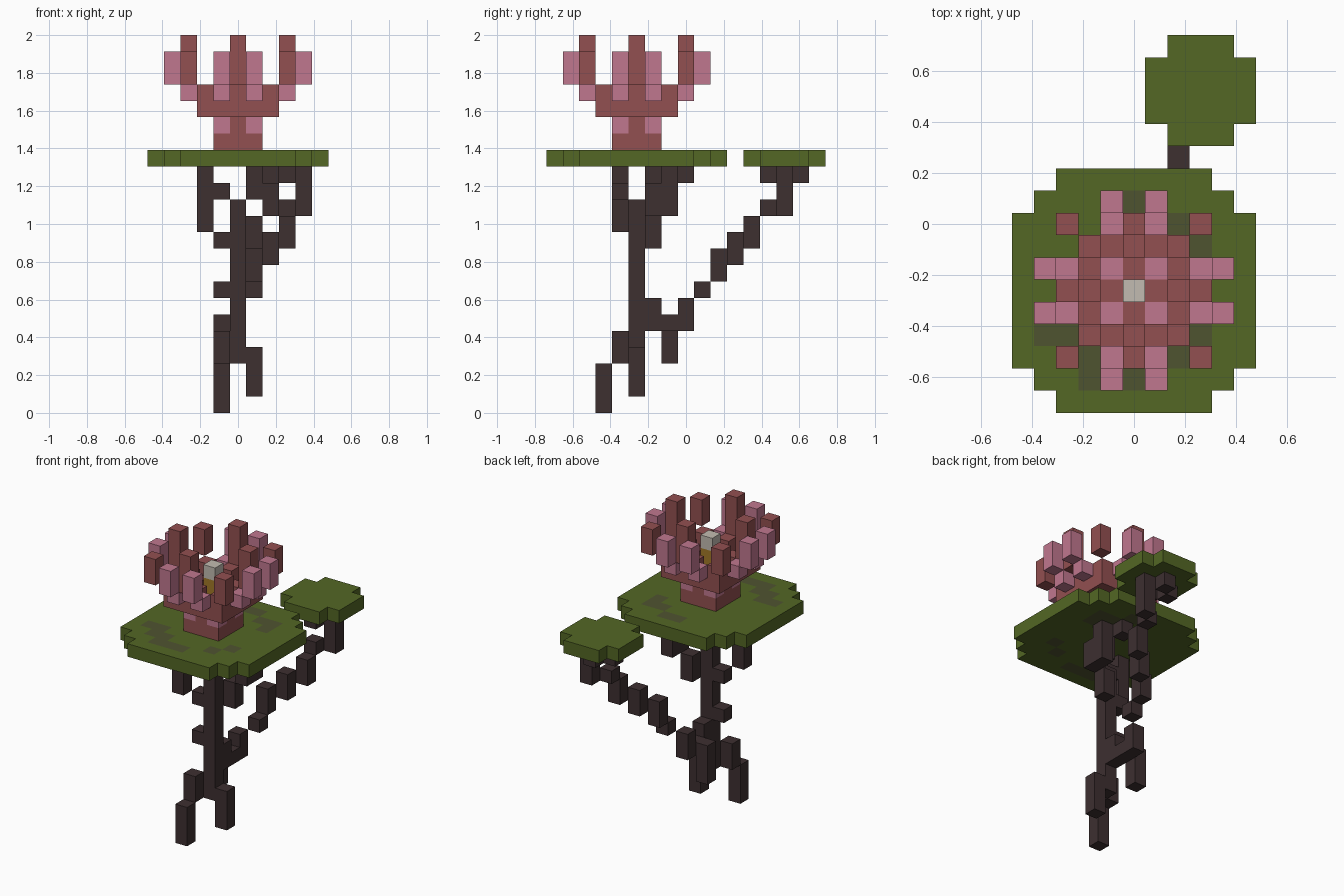
import bpy
import bmesh
from mathutils import Vector

cube = bpy.data.objects.get("Cube")
if cube:
    bpy.data.objects.remove(cube, do_unlink=True)

UNIT = 2 / 23          # edge of one block
MID = -3               # row on which the flower and the large leaf are centred


def material(name, r, g, b):
    mat = bpy.data.materials.new(name)
    mat.use_nodes = True
    mat.diffuse_color = (r, g, b, 1)
    mat.node_tree.nodes["Principled BSDF"].inputs["Base Color"].default_value = (r, g, b, 1)
    return mat


BARK = material("dark_bark", .047, .029, .030)
LEAF = material("leaf_green", .087, .135, .018)
STAIN = material("leaf_stain", .078, .088, .030)
RED = material("petal_red", .29, .08, .082)
PINK = material("petal_pink", .53, .185, .275)
GOLD = material("stamen_gold", .36, .19, .02)
PALE = material("stamen_tip", .54, .50, .44)

AXES = [Vector(v) for v in ((1, 0, 0), (0, 1, 0), (0, 0, 1))]


def build(name, blocks):
    """Make one mesh from {cell: material}, keeping only the outer faces."""
    mats = list(dict.fromkeys(blocks.values()))
    bm = bmesh.new()
    for cell, mat in blocks.items():
        centre = Vector(cell) + Vector((0, 0, .5))
        for a in range(3):
            for sign in (-1, 1):
                normal = AXES[a] * sign
                if tuple(int(c + n) for c, n in zip(cell, normal)) in blocks:
                    continue
                u, v = AXES[(a + 1) % 3] / 2, AXES[(a + 2) % 3] / 2 * sign
                mid = centre + normal / 2
                corners = (mid - u - v, mid + u - v, mid + u + v, mid - u + v)
                face = bm.faces.new([bm.verts.new(c * UNIT) for c in corners])
                face.material_index = mats.index(mat)
    bmesh.ops.remove_doubles(bm, verts=bm.verts, dist=UNIT / 100)
    mesh = bpy.data.meshes.new(name)
    bm.to_mesh(mesh)
    bm.free()
    for mat in mats:
        mesh.materials.append(mat)
    obj = bpy.data.objects.new(name, mesh)
    bpy.context.collection.objects.link(obj)
    return obj


def columns(name, runs, mat=BARK):
    """Upright runs of blocks: x, y, lowest layer, highest layer."""
    return build(name, {(x, y, z): mat for x, y, low, high in runs
                        for z in range(low, high + 1)})


# Stem and roots
columns("main_stem", [(0, -3, 3, 12)])
columns("stem_stub", [(-1, -3, 7, 7)])
columns("front_root", [(-1, -5, 0, 2), (-1, -4, 3, 4)])
columns("left_root", [(1, -3, 1, 3)])
columns("back_root", [(-1, -1, 3, 5)])

# Twigs holding the large leaf
columns("right_twig", [(-1, -3, 10, 10), (-2, -4, 11, 14), (-1, -4, 13, 13)])
columns("left_twig", [(1, -2, 10, 11), (2, -2, 12, 13), (1, -2, 13, 14),
                      (2, -1, 12, 14), (1, 0, 14, 14)])

# Long branch stepping up to the small leaf
columns("side_branch", [(0, -2, 5, 6), (0, -1, 5, 5), (0, 0, 5, 6), (1, 1, 7, 7),
                        (1, 2, 8, 9), (2, 3, 9, 10), (3, 4, 10, 11), (3, 5, 12, 12),
                        (4, 6, 12, 14), (3, 5, 14, 14), (2, 6, 14, 14), (3, 7, 14, 14)])


# Leaves: round discs one block thick
def leaf(name, cx, cy, half_widths, stains=()):
    reach = len(half_widths) - 1
    blocks = {}
    for y in range(-reach, reach + 1):
        half = half_widths[abs(y)]
        for x in range(-half, half + 1):
            blocks[cx + x, cy + y, 15] = STAIN if (x, y) in stains else LEAF
    return build(name, blocks)


stains = {(-4, -2), (-3, -2), (-3, -3), (-2, -3), (-2, -4), (-1, -4), (0, -4),
          (0, 4), (1, 4), (2, 3), (3, 3), (3, 2), (3, -2), (2, -3)}
leaf("large_leaf", 0, MID, (5, 5, 5, 5, 4, 3), stains)
leaf("small_leaf", 3, 6, (2, 2, 1))


# Flower: every petal is repeated around the centre
def around(name, parts):
    blocks = {}
    for x, y, low, high, mat in parts:
        spots = {(sx * a, sy * b) for a, b in ((x, y), (y, x))
                 for sx in (-1, 1) for sy in (-1, 1)}
        for px, py in spots:
            for z in range(low, high + 1):
                blocks[px, MID + py, z] = mat
    return build(name, blocks)


around("flower_base", [(1, 0, 16, 17, RED), (1, 1, 16, 16, RED), (1, 1, 17, 17, PINK)])
around("flower_cup", [(2, n, 18, 18, RED) for n in range(3)])
around("middle_petals", [(2, 0, 19, 19, RED), (3, 0, 20, 22, RED)])
around("corner_petals", [(2, 2, 19, 19, RED), (3, 3, 20, 21, RED)])
around("outer_petals", [(3, 1, 19, 19, PINK), (4, 1, 20, 21, PINK)])
around("stamen", [(0, 0, 16, 19, GOLD), (0, 0, 20, 20, PALE)])
